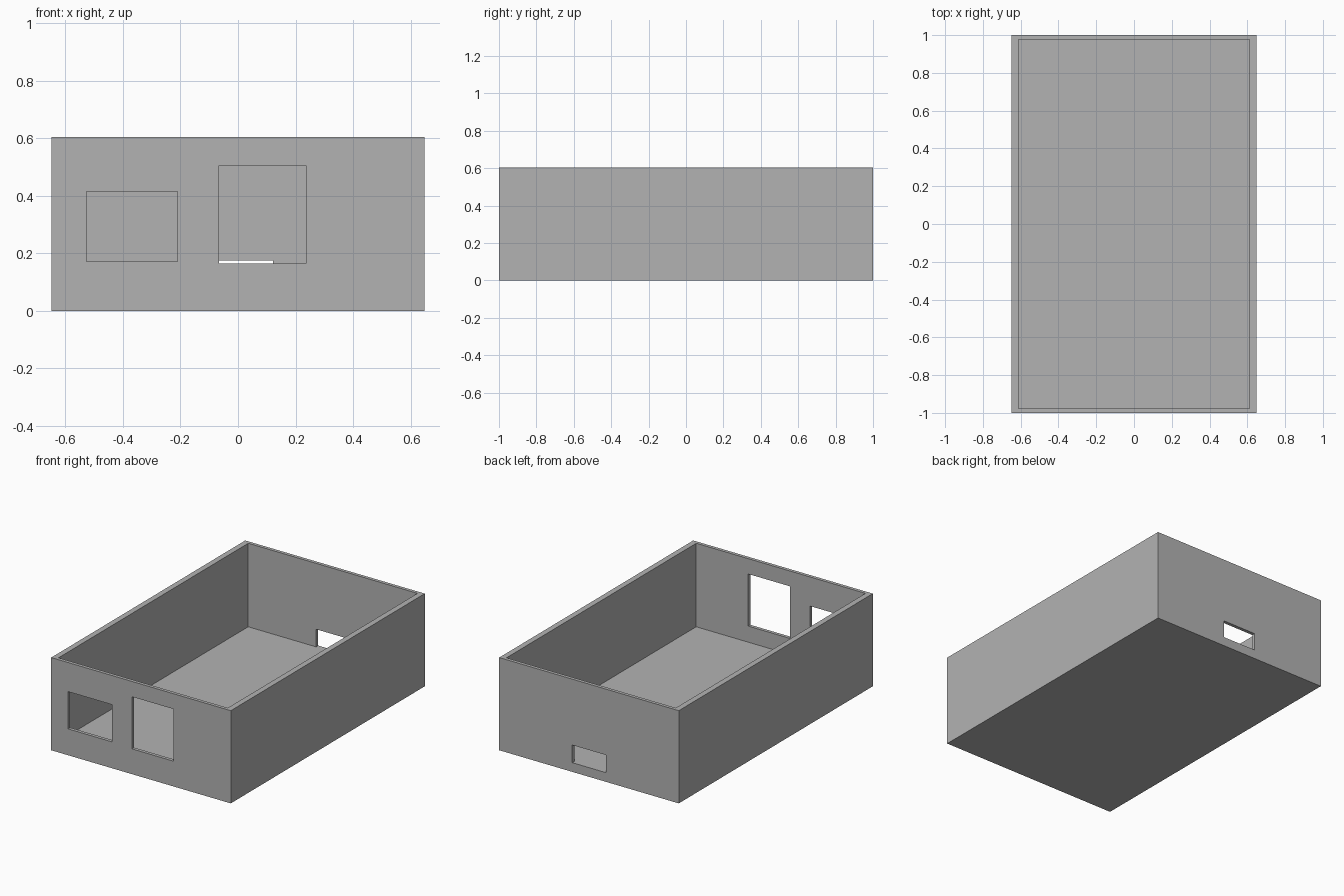
import bpy

cube = bpy.data.objects.get("Cube")
if cube:
    bpy.data.objects.remove(cube, do_unlink=True)

WIDTH, LENGTH, HEIGHT = 1.296, 2.0, 0.605
SIDE_WALL, END_WALL, FLOOR = 0.037, 0.022, 0.06

grey = bpy.data.materials.new("plain grey")
grey.use_nodes = True
color = (0.45, 0.45, 0.45, 1)
grey.diffuse_color = color
grey.node_tree.nodes["Principled BSDF"].inputs["Base Color"].default_value = color


def box(name, x, y, z):
    """Box spanning the given (low, high) ranges."""
    spans = (x, y, z)
    bpy.ops.mesh.primitive_cube_add(size=1, location=[(a + b) / 2 for a, b in spans])
    obj = bpy.context.object
    obj.name = name
    obj.scale = [b - a for a, b in spans]
    bpy.ops.object.transform_apply(location=True, rotation=False, scale=True)
    obj.data.materials.append(grey)
    return obj


def cut(target, cutter):
    """Subtract the cutter and throw it away."""
    mod = target.modifiers.new("cut", 'BOOLEAN')
    mod.operation, mod.solver, mod.object = 'DIFFERENCE', 'EXACT', cutter
    bpy.context.view_layer.objects.active = target
    bpy.ops.object.modifier_apply(modifier=mod.name)
    bpy.data.objects.remove(cutter, do_unlink=True)


# Solid block hollowed into an open tray
half_w, half_l = WIDTH / 2, LENGTH / 2
tray = box("open_box", (-half_w, half_w), (-half_l, half_l), (0, HEIGHT))
in_w, in_l = half_w - SIDE_WALL, half_l - END_WALL
cut(tray, box("cavity", (-in_w, in_w), (-in_l, in_l), (FLOOR, HEIGHT + 0.1)))

# Openings through the end walls: two in front, a low slot at the back
front, back = (-half_l - 0.1, -in_l + 0.1), (in_l - 0.1, half_l + 0.1)
cut(tray, box("wide_opening", (-0.527, -0.211), front, (0.172, 0.415)))
cut(tray, box("tall_opening", (-0.066, 0.236), front, (0.165, 0.505)))
cut(tray, box("back_slot", (-0.121, 0.121), back, (FLOOR, 0.175)))
